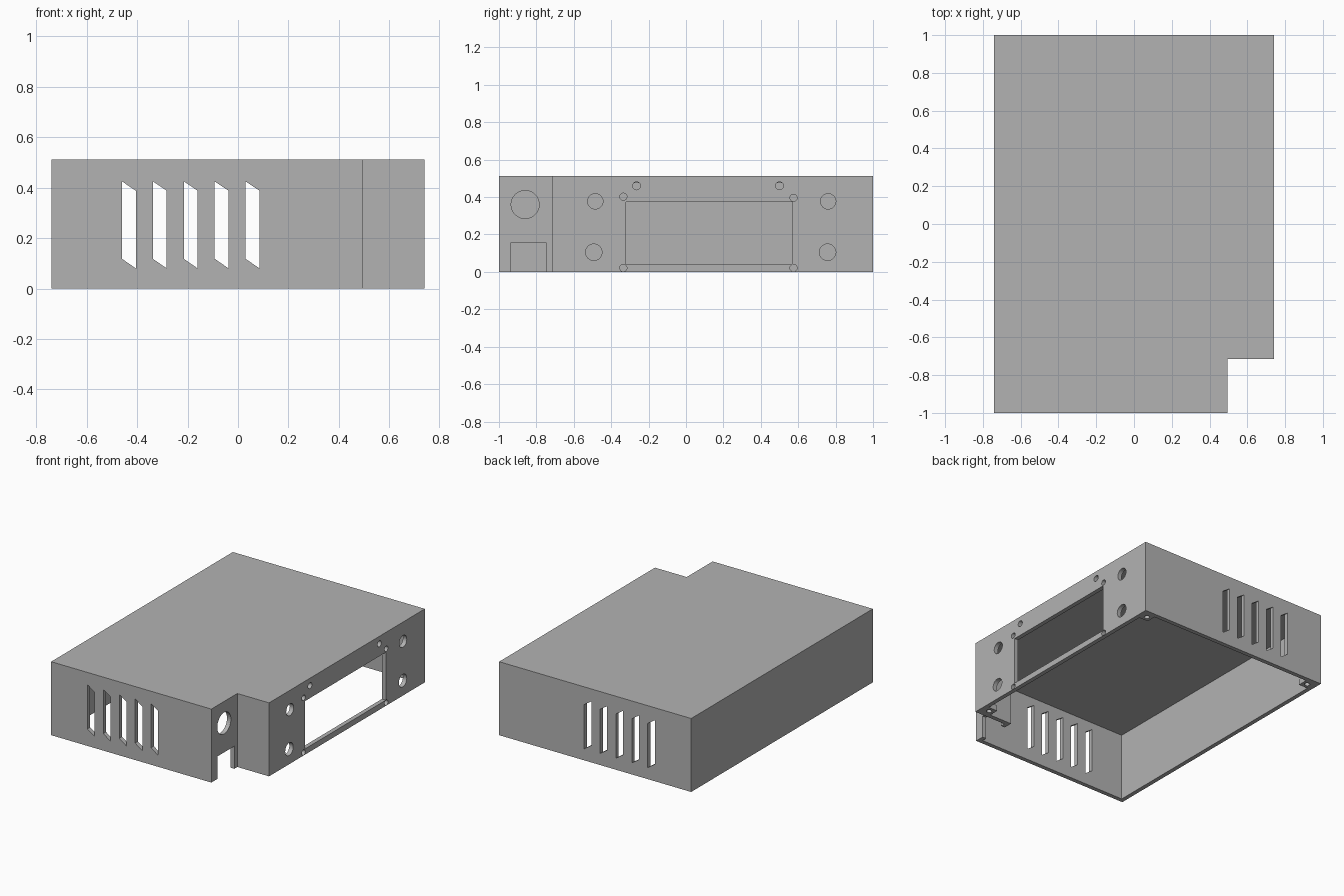
import bpy
import bmesh
from mathutils import Vector

old = bpy.data.objects.get("Cube")
if old:
    bpy.data.objects.remove(old, do_unlink=True)

grey = bpy.data.materials.new("plain grey")
grey.use_nodes = True
grey.diffuse_color = (0.45, 0.45, 0.45, 1)
grey.node_tree.nodes["Principled BSDF"].inputs["Base Color"].default_value = (0.45, 0.45, 0.45, 1)

HALF_X, HALF_Y, HEIGHT = 0.74, 1.0, 0.512
NOTCH_X, NOTCH_Y = 0.495, -0.715
WALL, ROOF = 0.03, 0.037


def prism(name, points, axis, low, high):
    """Extrude a 2D outline along the x, y or z axis."""
    place = {
        "x": lambda a, b, h: (h, a, b),
        "y": lambda a, b, h: (a, h, b),
        "z": lambda a, b, h: (a, b, h),
    }[axis]
    bm = bmesh.new()
    face = bm.faces.new([bm.verts.new(place(a, b, low)) for a, b in points])
    grown = bmesh.ops.extrude_face_region(bm, geom=[face])["geom"]
    shift = Vector(place(0, 0, high - low))
    bmesh.ops.translate(bm, vec=shift, verts=[v for v in grown if isinstance(v, bmesh.types.BMVert)])
    bmesh.ops.recalc_face_normals(bm, faces=bm.faces)
    mesh = bpy.data.meshes.new(name)
    bm.to_mesh(mesh)
    bm.free()
    mesh.materials.append(grey)
    obj = bpy.data.objects.new(name, mesh)
    bpy.context.scene.collection.objects.link(obj)
    return obj


def rect(a0, a1, b0, b1):
    return [(a0, b0), (a1, b0), (a1, b1), (a0, b1)]


def circle(a, b, radius, sides=32):
    spoke = Vector((radius, 0))
    step = 6.2831853 / sides
    points = []
    for i in range(sides):
        c = Vector((a, b)) + Vector((spoke.x, spoke.y))
        points.append((c.x, c.y))
        spoke = spoke @ rotation(step)
    return points


def rotation(angle):
    from mathutils import Matrix
    return Matrix.Rotation(angle, 2)


def cut(target, cutter):
    """Subtract the cutter and discard it."""
    mod = target.modifiers.new("cut", "BOOLEAN")
    mod.operation = "DIFFERENCE"
    mod.solver = "EXACT"
    mod.object = cutter
    bpy.context.view_layer.update()
    graph = bpy.context.evaluated_depsgraph_get()
    result = bpy.data.meshes.new_from_object(target.evaluated_get(graph))
    target.modifiers.clear()
    target.data = result
    bpy.data.objects.remove(cutter, do_unlink=True)


def footprint(inset):
    x, y = HALF_X - inset, HALF_Y - inset
    nx, ny = NOTCH_X - inset, NOTCH_Y + inset
    return [(-x, -y), (nx, -y), (nx, ny), (x, ny), (x, y), (-x, y)]


# Hollow cover, open underneath, with one notched corner
cover = prism("case_cover", footprint(0), "z", 0, HEIGHT)
cut(cover, prism("cavity", footprint(WALL), "z", -0.1, HEIGHT - ROOF))

# Slanted vent slots through the front and back walls
for i in range(5):
    x = -0.46 + i * 0.1225
    slot = [(x, 0.118), (x + 0.055, 0.08), (x + 0.055, 0.388), (x, 0.425)]
    cut(cover, prism("vent", slot, "y", -1.1, 1.1))

# Display window in the side wall
side = ("x", 0.65, 0.8)
cut(cover, prism("window", rect(-0.32, 0.57, 0.04, 0.373), *side))

# Round holes around the window: y, z, radius
side_holes = [
    (-0.485, 0.377, 0.041), (0.76, 0.377, 0.041),
    (-0.493, 0.105, 0.044), (0.757, 0.105, 0.044),
    (-0.335, 0.402, 0.019), (0.575, 0.396, 0.019),
    (-0.335, 0.021, 0.019), (0.575, 0.021, 0.019),
    (-0.264, 0.46, 0.021), (0.5, 0.46, 0.021),
]
for y, z, radius in side_holes:
    cut(cover, prism("side_hole", circle(y, z, radius), *side))

# Socket hole and cable opening in the notch wall
notch = ("x", 0.42, 0.55)
cut(cover, prism("socket_hole", circle(-0.86, 0.36, 0.075), *notch))
cut(cover, prism("cable_opening", rect(-0.935, -0.748, -0.1, 0.157), *notch))

# Screw tabs inside the bottom corners: corner x, corner y, inward directions
tabs = {
    "screw_tab_back_left": (HALF_X, HALF_Y, -1, -1),
    "screw_tab_back_right": (-HALF_X, HALF_Y, 1, -1),
    "screw_tab_notch": (HALF_X, NOTCH_Y, -1, 1),
}
for name, (x, y, dx, dy) in tabs.items():
    outline = rect(x + dx * WALL, x + dx * 0.1, y + dy * WALL, y + dy * 0.1)
    tab = prism(name, outline, "z", 0, 0.04)
    cut(tab, prism("screw_hole", circle(x + dx * 0.063, y + dy * 0.063, 0.018, 20), "z", -0.1, 0.1))
